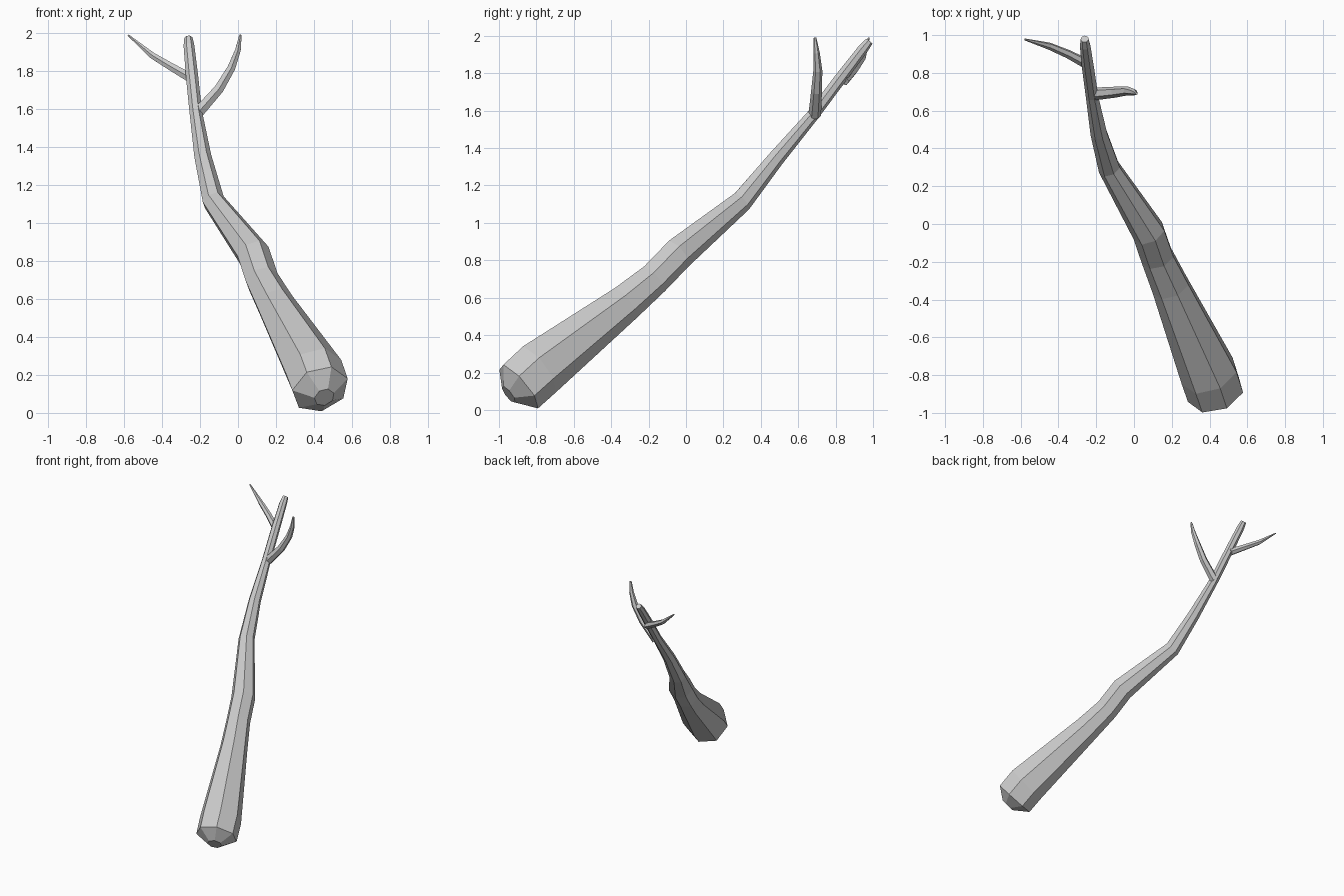
import bpy, bmesh
from math import cos, sin, tau
from mathutils import Vector


def limb(name, path, sides, ref):
    """Closed faceted tube through (x, y, z, radius) stations."""
    bm = bmesh.new()
    pts = [Vector(p[:3]) for p in path]
    rings = []
    for i, p in enumerate(pts):
        n = (pts[min(i + 1, len(pts) - 1)] - pts[max(i - 1, 0)]).normalized()
        u = Vector(ref)
        u = (u - n * u.dot(n)).normalized()
        v = n.cross(u)
        r = path[i][3]
        rings.append([bm.verts.new(p + r * (cos(tau * k / sides) * u + sin(tau * k / sides) * v))
                      for k in range(sides)])
    for a, b in zip(rings, rings[1:]):
        for k in range(sides):
            j = (k + 1) % sides
            bm.faces.new((a[k], a[j], b[j], b[k]))
    bm.faces.new(rings[0][::-1])
    bm.faces.new(rings[-1])
    bmesh.ops.recalc_face_normals(bm, faces=bm.faces)
    mesh = bpy.data.meshes.new(name)
    bm.to_mesh(mesh)
    bm.free()
    obj = bpy.data.objects.new(name, mesh)
    bpy.context.collection.objects.link(obj)
    return obj


# Main crooked stick with a thick rounded butt
limb("stick", [
    (0.454, -0.948, 0.082, 0.055),
    (0.433, -0.894, 0.124, 0.155),
    (0.400, -0.795, 0.215, 0.157),
    (0.195, -0.330, 0.570, 0.103),
    (0.125, -0.175, 0.700, 0.090),
    (0.080, -0.045, 0.835, 0.090),
    (-0.130, 0.295, 1.115, 0.060),
    (-0.185, 0.480, 1.345, 0.046),
    (-0.222, 0.680, 1.580, 0.034),
    (-0.243, 0.830, 1.780, 0.033),
    (-0.258, 0.945, 1.930, 0.029),
    (-0.261, 0.980, 1.972, 0.022),
], 7, (0.057, -0.076, 0.126))

# Twig on the right
limb("right_twig", [
    (-0.215, 0.688, 1.575, 0.034),
    (-0.100, 0.698, 1.705, 0.029),
    (-0.035, 0.705, 1.815, 0.024),
    (0.000, 0.698, 1.910, 0.017),
    (0.013, 0.690, 1.990, 0.007),
], 6, (0, 1, 0))

# Twig on the left
limb("left_twig", [
    (-0.245, 0.845, 1.760, 0.028),
    (-0.350, 0.900, 1.820, 0.023),
    (-0.450, 0.942, 1.880, 0.019),
    (-0.578, 0.977, 1.988, 0.005),
], 6, (0, 1, 0))
